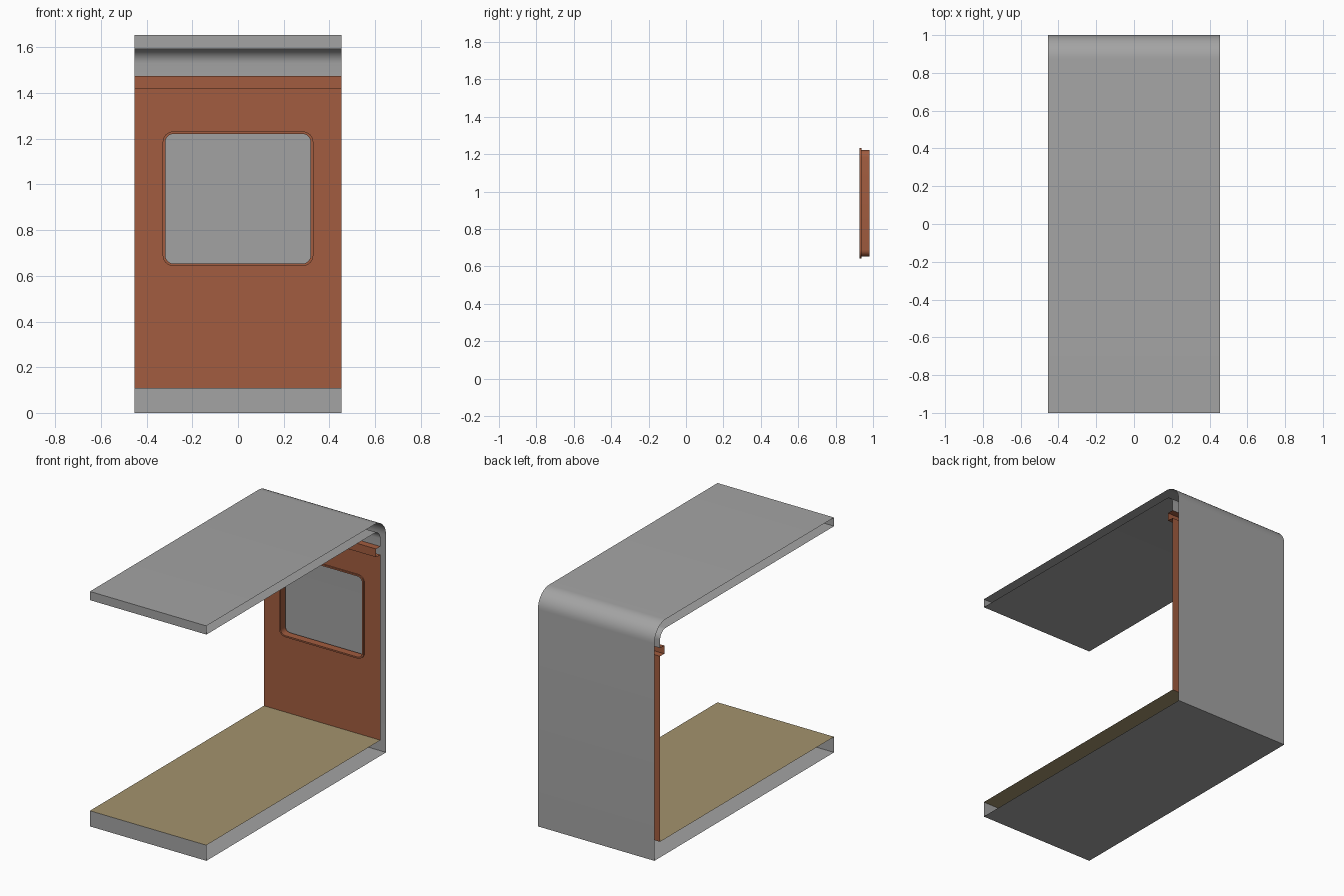
import bpy, bmesh, math

if "Cube" in bpy.data.objects:
    bpy.data.objects.remove(bpy.data.objects["Cube"])

HX = 0.454                      # half length of the open-ended section
WALL_Y, CEIL_Z, FLOOR_Z = 0.937, 1.594, 0.11
ROOF_Z, LEDGE_LO, LEDGE_HI = 1.655, 1.417, 1.475


def material(name, rgb):
    m = bpy.data.materials.new(name)
    m.diffuse_color = (*rgb, 1)
    m.use_nodes = True
    m.node_tree.nodes["Principled BSDF"].inputs["Base Color"].default_value = m.diffuse_color
    return m


GREY = material("shell grey", (0.37, 0.37, 0.37))
BROWN = material("panel brown", (0.36, 0.108, 0.05))
TAN = material("floor tan", (0.37, 0.292, 0.155))


def make(name, bm, mat, smooth=False):
    me = bpy.data.meshes.new(name)
    bm.to_mesh(me)
    bm.free()
    me.materials.append(mat)
    ob = bpy.data.objects.new(name, me)
    bpy.context.collection.objects.link(ob)
    if smooth:
        bpy.ops.object.select_all(action='DESELECT')
        ob.select_set(True)
        bpy.context.view_layer.objects.active = ob
        bpy.ops.object.shade_smooth_by_angle(angle=math.radians(30))
    return ob


def sheet(name, profile, mat, smooth=False):
    """Sweep a (y, z) profile along x as an open skin."""
    bm = bmesh.new()
    rows = [[bm.verts.new((x, y, z)) for x in (-HX, HX)] for y, z in profile]
    for a, b in zip(rows, rows[1:]):
        bm.faces.new((a[0], a[1], b[1], b[0]))
    return make(name, bm, mat, smooth)


def arc(cy, cz, r, a0, a1, n=10):
    return [(cy + r * math.cos(math.radians(a0 + (a1 - a0) * i / n)),
             cz + r * math.sin(math.radians(a0 + (a1 - a0) * i / n))) for i in range(n + 1)]


def window_loop(bm, hx, hz, r, y, zc=0.9375, n=6):
    """Closed rounded rectangle in the wall plane."""
    vs = []
    for sx, sz, a in ((1, 1, 0), (-1, 1, 90), (-1, -1, 180), (1, -1, 270)):
        for px, pz in arc(sx * (hx - r), zc + sz * (hz - r), r, a, a + 90, n):
            vs.append(bm.verts.new((px, y, pz)))
    return vs


# Outer skin: roof lip, roof, rounded shoulder, outer wall, underside, floor lip
R = 0.125
sheet("outer_shell", [(-1, CEIL_Z), (-1, ROOF_Z)] + arc(1 - R, ROOF_Z - R, R, 90, 0)
      + [(1, 0), (-1, 0), (-1, FLOOR_Z)], GREY, True)

# Inner ceiling with rounded cove
r = 0.064
sheet("ceiling", [(WALL_Y, LEDGE_HI)] + arc(WALL_Y - r, CEIL_Z - r, r, 0, 90)
      + [(-1, CEIL_Z)], GREY, True)

# Floor and the ledge above the wall
sheet("floor", [(-1, FLOOR_Z), (WALL_Y, FLOOR_Z)], TAN)
sheet("wall_ledge", [(WALL_Y, LEDGE_LO), (0.89, LEDGE_LO), (0.89, LEDGE_HI),
                     (WALL_Y, LEDGE_HI)], BROWN)

# Inner wall panel with window opening
bm = bmesh.new()
outer = [bm.verts.new((x, WALL_Y, z)) for x, z in
         ((-HX, FLOOR_Z), (HX, FLOOR_Z), (HX, LEDGE_LO), (-HX, LEDGE_LO))]
hole = window_loop(bm, 0.318, 0.284, 0.036, WALL_Y)
edges = [bm.edges.new((l[i - 1], l[i])) for l in (outer, hole) for i in range(len(l))]
bmesh.ops.triangle_fill(bm, edges=edges, use_beauty=True, use_dissolve=False)
bm.normal_update()
for f in bm.faces:
    if f.normal.y > 0:
        f.normal_flip()
make("inner_wall", bm, BROWN)

# Window frame: raised trim ring and deep reveal
bm = bmesh.new()
loops = [window_loop(bm, *p) for p in (
    (0.330, 0.295, 0.048, WALL_Y),
    (0.330, 0.295, 0.048, 0.928),
    (0.318, 0.284, 0.036, 0.928),
    (0.318, 0.284, 0.036, 0.982))]
for a, b in zip(loops, loops[1:]):
    for i in range(len(a)):
        bm.faces.new((a[i - 1], a[i], b[i], b[i - 1]))
bm.normal_update()
if any(f.normal.y > 0.9 for f in bm.faces):
    bmesh.ops.reverse_faces(bm, faces=bm.faces[:])
make("window_frame", bm, BROWN, True)
